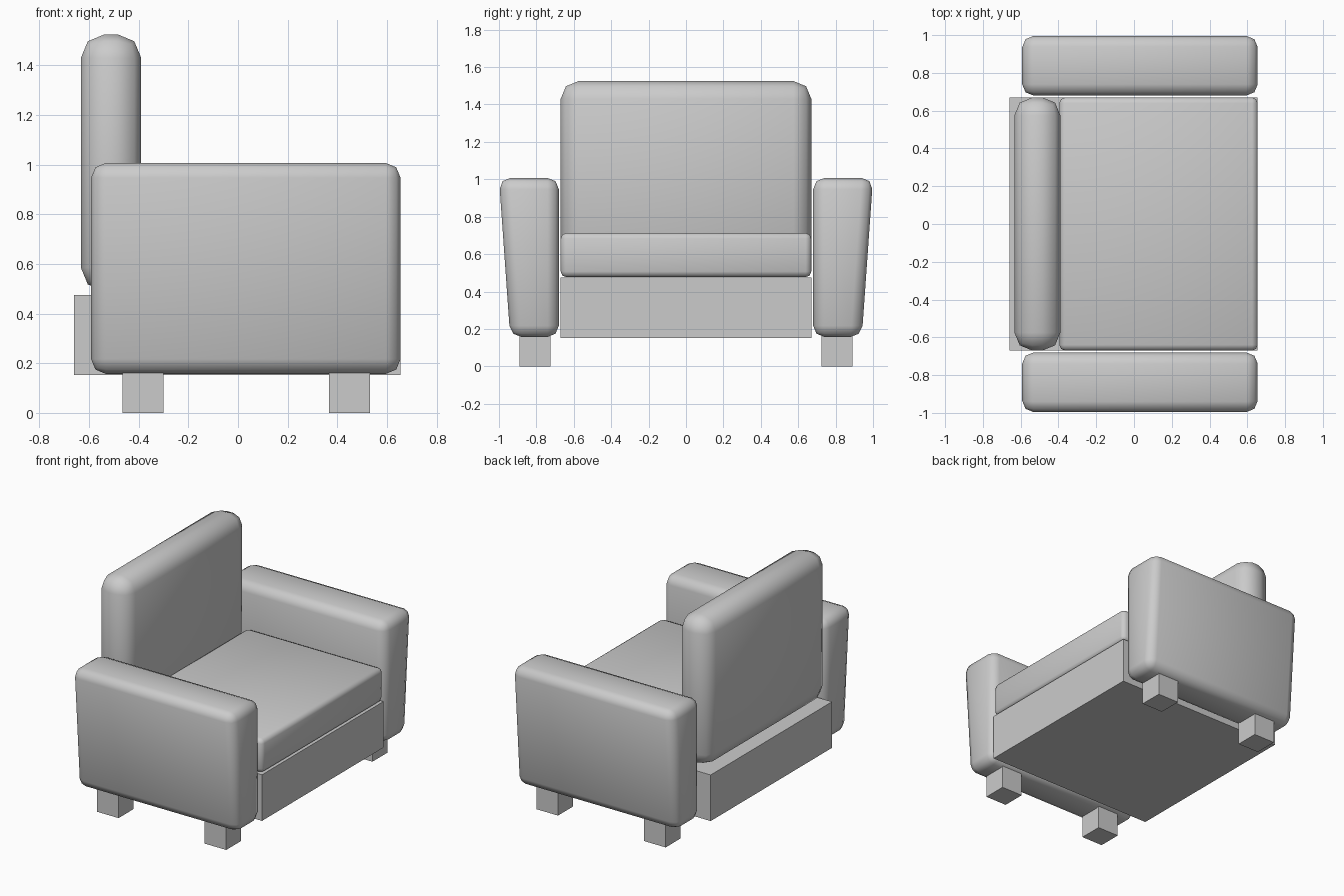
import bpy
import bmesh

cube = bpy.data.objects.get("Cube")
if cube:
    bpy.data.objects.remove(cube, do_unlink=True)

GREY = (0.6, 0.6, 0.6, 1.0)
mat = bpy.data.materials.new("plain_grey")
mat.use_nodes = True
mat.diffuse_color = GREY
mat.node_tree.nodes["Principled BSDF"].inputs["Base Color"].default_value = GREY


def block(name, x, y, z, bevel=0, taper=0):
    """Box between (min, max) ranges; taper pulls the outer bottom edge inwards."""
    bm = bmesh.new()
    bmesh.ops.create_cube(bm, size=1)
    outer = max(y, key=abs)
    for v in bm.verts:
        low = v.co.z < 0
        v.co = [r[1] if c > 0 else r[0] for c, r in zip(v.co, (x, y, z))]
        if low and v.co.y * outer > 0 and abs(v.co.y - outer) < 1e-4:
            v.co.y -= taper * (1 if outer > 0 else -1)
    if bevel:
        bmesh.ops.bevel(bm, geom=bm.edges[:], offset=bevel, segments=2,
                        profile=0.5, affect='EDGES')
    for f in bm.faces:
        f.smooth = bevel > 0
    mesh = bpy.data.meshes.new(name)
    bm.to_mesh(mesh)
    bm.free()
    mesh.materials.append(mat)
    obj = bpy.data.objects.new(name, mesh)
    bpy.context.collection.objects.link(obj)
    return obj


# Base and cushions; the seat opens towards +x
block("base", (-0.66, 0.655), (-0.67, 0.67), (0.152, 0.474))
block("seat_cushion", (-0.395, 0.655), (-0.67, 0.67), (0.477, 0.713), bevel=0.03)
block("back_cushion", (-0.633, -0.39), (-0.67, 0.67), (0.49, 1.525), bevel=0.095)

# Tapered arms with two square legs under each
for side, s in (("left", 1), ("right", -1)):
    block(f"{side}_arm", (-0.592, 0.655), sorted((0.68 * s, 1.0 * s)),
          (0.157, 1.007), bevel=0.06, taper=0.06)
    for end, cx in (("rear", -0.383), ("front", 0.449)):
        block(f"{side}_{end}_leg", (cx - 0.083, cx + 0.083),
              sorted((0.724 * s, 0.89 * s)), (0.0, 0.165))
